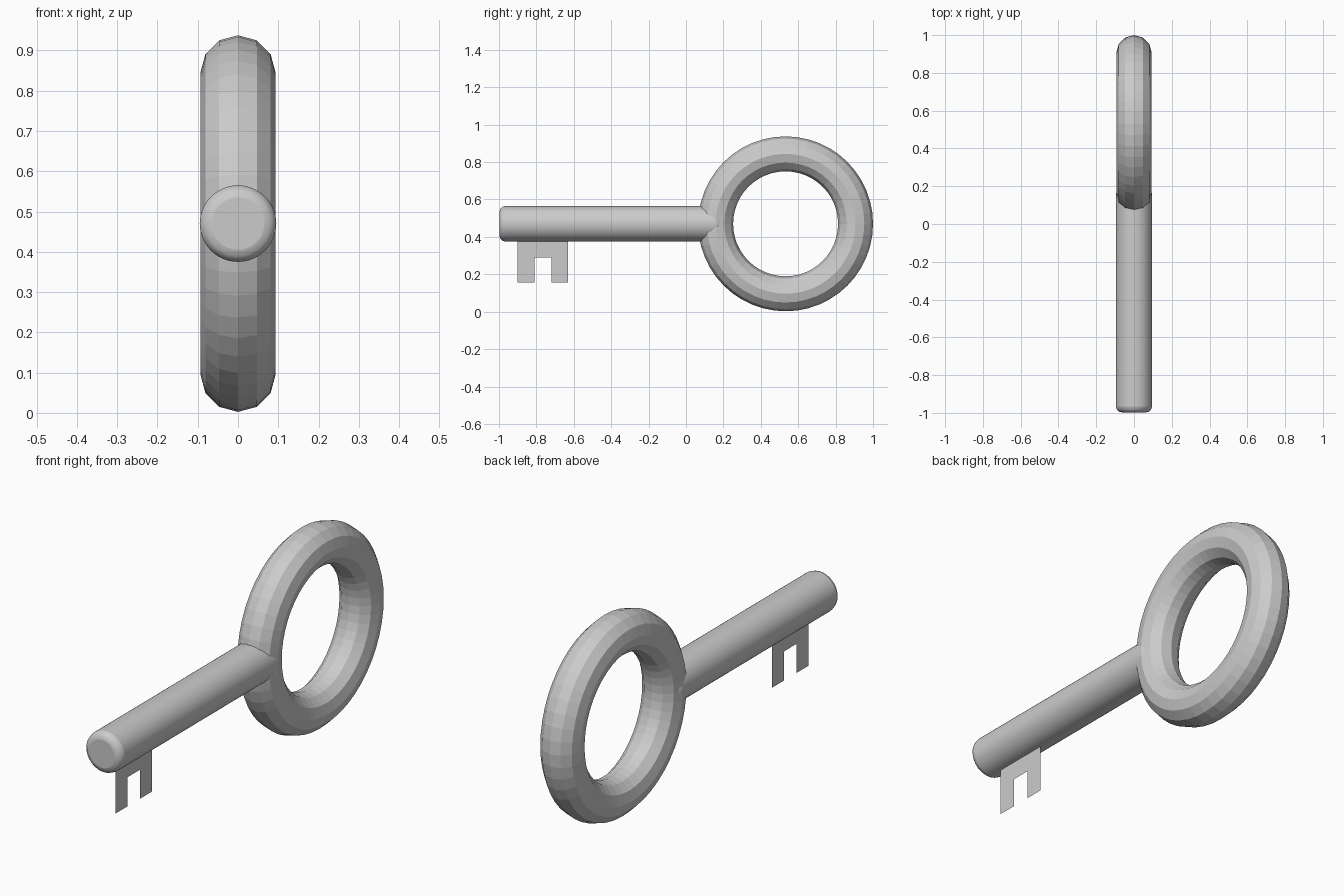
import bpy, bmesh
from math import pi

if "Cube" in bpy.data.objects:
    bpy.data.objects.remove(bpy.data.objects["Cube"])

Z = 0.47   # height of the key's centre line

# Bow: faceted ring standing in the y-z plane
bpy.ops.mesh.primitive_torus_add(major_radius=0.374, minor_radius=0.0935,
                                 major_segments=48, minor_segments=12,
                                 location=(0, 0.5325, Z), rotation=(0, pi / 2, 0))
bpy.context.object.name = "bow_ring"

# Shaft: round bar with softened ends, running slightly into the ring
y0, y1 = -0.997, 0.19
bpy.ops.mesh.primitive_cylinder_add(vertices=48, radius=0.095, depth=y1 - y0,
                                    location=(0, (y0 + y1) / 2, Z),
                                    rotation=(pi / 2, 0, 0))
shaft = bpy.context.object
shaft.name = "shaft"
bevel = shaft.modifiers.new("rounded_ends", 'BEVEL')
bevel.width = 0.03
bevel.segments = 3
bevel.limit_method = 'ANGLE'
bevel.angle_limit = pi / 4
bpy.ops.object.shade_smooth_by_angle()

# Bit: thin sheet with a square notch between two teeth
ys = [-0.90, -0.81, -0.72, -0.63]
zs = [0.155, 0.29, 0.425]
bm = bmesh.new()
grid = [[bm.verts.new((0, y, z)) for y in ys] for z in zs]
for r in range(2):
    for c in range(3):
        if (r, c) != (0, 1):   # leave the notch open
            bm.faces.new((grid[r][c], grid[r][c + 1],
                          grid[r + 1][c + 1], grid[r + 1][c]))
mesh = bpy.data.meshes.new("bit")
bm.to_mesh(mesh)
bm.free()
bpy.context.collection.objects.link(bpy.data.objects.new("bit", mesh))
